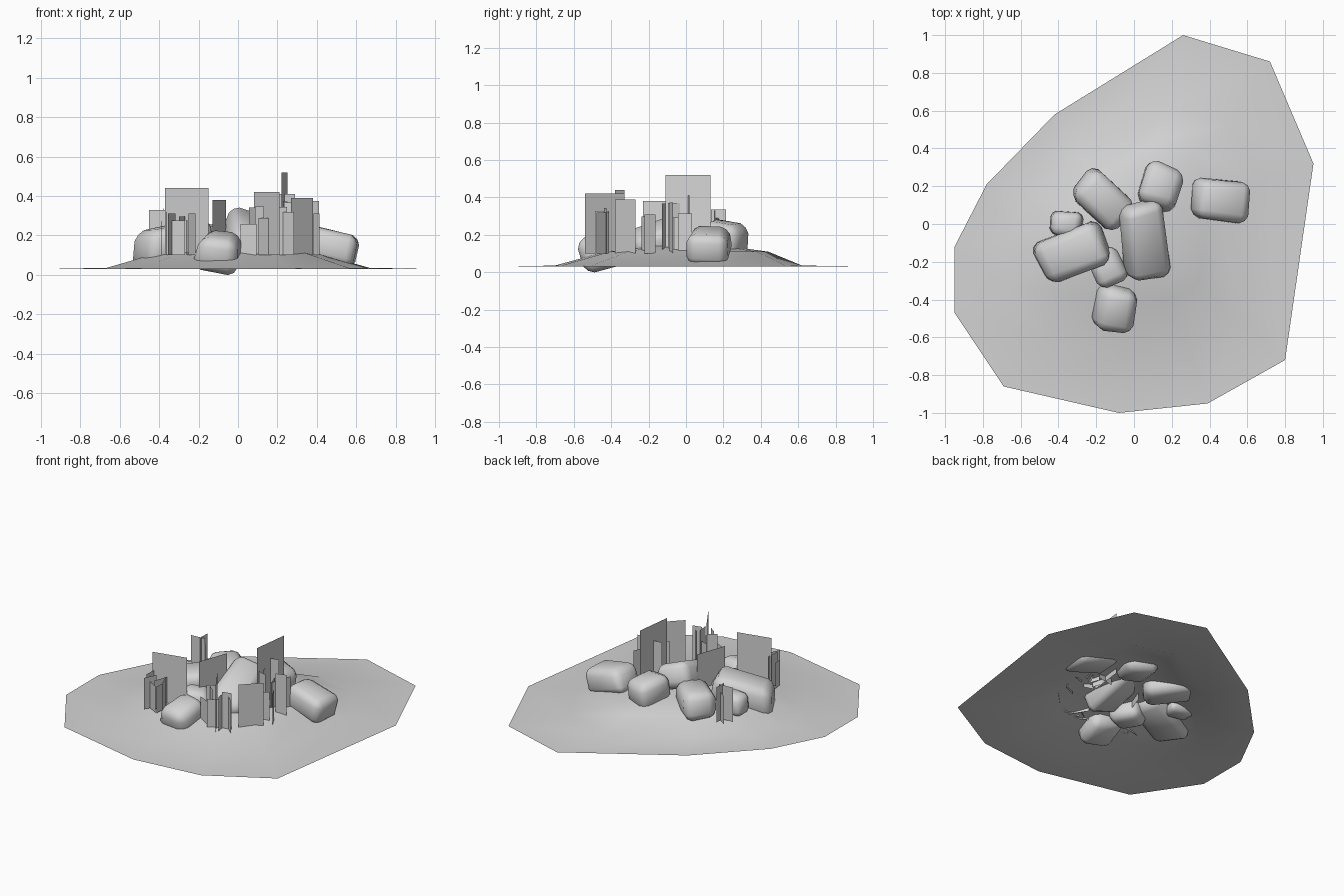
import bpy, bmesh, random
from math import radians, cos, sin, pi

random.seed(4)
cube = bpy.data.objects.get("Cube")
if cube:
    bpy.data.objects.remove(cube)

grey = bpy.data.materials.new("stone_grey")
grey.use_nodes = True
COLOUR = (0.66, 0.66, 0.66, 1)
grey.diffuse_color = COLOUR
grey.node_tree.nodes["Principled BSDF"].inputs["Base Color"].default_value = COLOUR


def finish(name, bm, smooth=True):
    """Turn a bmesh into a named grey object."""
    mesh = bpy.data.meshes.new(name)
    bm.to_mesh(mesh)
    bm.free()
    if smooth:
        mesh.shade_smooth()
    mesh.materials.append(grey)
    obj = bpy.data.objects.new(name, mesh)
    bpy.context.collection.objects.link(obj)
    return obj


# Ground sheet: flat irregular rim rising to a low mound, open underneath
outline = [(-0.42, 0.58), (-0.78, 0.21), (-0.95, -0.12), (-0.95, -0.47),
           (-0.69, -0.86), (-0.08, -1), (0.39, -0.95), (0.8, -0.72),
           (0.95, 0.32), (0.72, 0.86), (0.26, 1)]


def add_ring(bm, scale, back_scale, height):
    """Scaled copy of the outline; the far back may be scaled differently."""
    return [bm.verts.new((x * scale, y * (back_scale if y > 0.5 else scale), height))
            for x, y in outline]


def bridge(bm, outer, inner):
    """Join two rings with a band of faces."""
    count = len(outer)
    for i in range(count):
        following = (i + 1) % count
        bm.faces.new((outer[i], outer[following], inner[following], inner[i]))


bm = bmesh.new()
rim = add_ring(bm, 1, 1, 0.03)
foot = add_ring(bm, 0.7, 0.62, 0.036)
shoulder = add_ring(bm, 0.43, 0.44, 0.11)
crown = add_ring(bm, 0.2, 0.2, 0.143)
for outer, inner in ((rim, foot), (foot, shoulder), (shoulder, crown)):
    bridge(bm, outer, inner)
peak = bm.verts.new((0, 0, 0.15))
for current, following in zip(crown, crown[1:] + crown[:1]):
    bm.faces.new((current, following, peak))
finish("ground_mound", bm)


# Rocks: irregular, slightly tapered boxes with rounded edges
def rock(name, centre, size, tilt):
    bm = bmesh.new()
    bmesh.ops.create_cube(bm, size=1)
    for vert in bm.verts:
        taper = 0.92 if vert.co.z > 0 else 1
        for axis in range(3):
            vert.co[axis] *= size[axis] * taper * random.uniform(0.84, 1.1)
    bmesh.ops.bevel(bm, geom=bm.edges[:], offset=min(size) * 0.24,
                    segments=2, profile=0.4, affect='EDGES')
    obj = finish(name, bm)
    obj.location = centre
    obj.rotation_euler = [radians(angle) for angle in tilt]


rock(name="rock_long_left", centre=(-0.33, -0.16, 0.16), size=(0.4, 0.26, 0.2), tilt=(0, -9, 23))
rock(name="rock_tall_middle", centre=(0.06, -0.09, 0.2), size=(0.23, 0.45, 0.18), tilt=(20, 18, 12))
rock(name="rock_back_left", centre=(-0.16, 0.13, 0.17), size=(0.34, 0.22, 0.2), tilt=(0, 5, -42))
rock(name="rock_back", centre=(0.14, 0.2, 0.18), size=(0.22, 0.24, 0.2), tilt=(-8, 0, -18))
rock(name="rock_right", centre=(0.46, 0.12, 0.15), size=(0.32, 0.24, 0.18), tilt=(0, 16, -8))
rock(name="rock_small_left", centre=(-0.36, 0, 0.15), size=(0.18, 0.14, 0.15), tilt=(0, 0, -5))
rock(name="rock_small_middle", centre=(-0.14, -0.23, 0.13), size=(0.18, 0.2, 0.18), tilt=(0, 0, 25))
rock(name="rock_front", centre=(-0.1, -0.45, 0.12), size=(0.22, 0.24, 0.2), tilt=(15, 8, -8))


# Grass: thin upright cards standing on the mound
GRASS_BASE = 0.1


def add_card(bm, start, end, top):
    """Upright rectangle between two ground points."""
    corners = [(*start, GRASS_BASE), (*end, GRASS_BASE), (*end, top), (*start, top)]
    bm.faces.new([bm.verts.new(corner) for corner in corners])


def large_card(name, start, end, top):
    bm = bmesh.new()
    add_card(bm, start, end, top)
    finish(name, bm, smooth=False)


def grass_clump(name, centre, spread, count, lowest, tallest):
    """Row of small cards, turned at random and spaced along the clump."""
    bm = bmesh.new()
    for i in range(count):
        along = 2 * (i + 0.5) / count - 1
        x = centre[0] + spread[0] * along
        y = centre[1] + spread[1] * random.uniform(-1, 1)
        turn = random.uniform(0, pi)
        half = random.uniform(0.025, 0.05)
        dx, dy = half * cos(turn), half * sin(turn)
        add_card(bm, (x - dx, y - dy), (x + dx, y + dy), random.uniform(lowest, tallest))
    finish(name, bm, smooth=False)


large_card("grass_tallest", start=(0.22, -0.11), end=(0.25, 0.13), top=0.52)
large_card("grass_large_left", start=(-0.37, -0.38), end=(-0.15, -0.33), top=0.44)
large_card("grass_large_front", start=(0.08, -0.33), end=(0.21, -0.54), top=0.42)
large_card("grass_large_middle", start=(-0.13, -0.23), end=(-0.06, -0.03), top=0.38)
large_card("grass_large_right", start=(0.27, -0.38), end=(0.38, -0.27), top=0.39)
large_card("grass_large_back", start=(0.18, 0), end=(0.29, 0.02), top=0.41)

grass_clump("grass_front_left", centre=(-0.31, -0.42), spread=(0.09, 0.05),
            count=7, lowest=0.27, tallest=0.35)
grass_clump("grass_front_right", centre=(0.15, -0.43), spread=(0.11, 0.05),
            count=8, lowest=0.25, tallest=0.36)
grass_clump("grass_right", centre=(0.32, -0.11), spread=(0.09, 0.13),
            count=8, lowest=0.28, tallest=0.38)
grass_clump("grass_back_left", centre=(-0.39, 0.17), spread=(0.02, 0.02),
            count=3, lowest=0.28, tallest=0.34)
